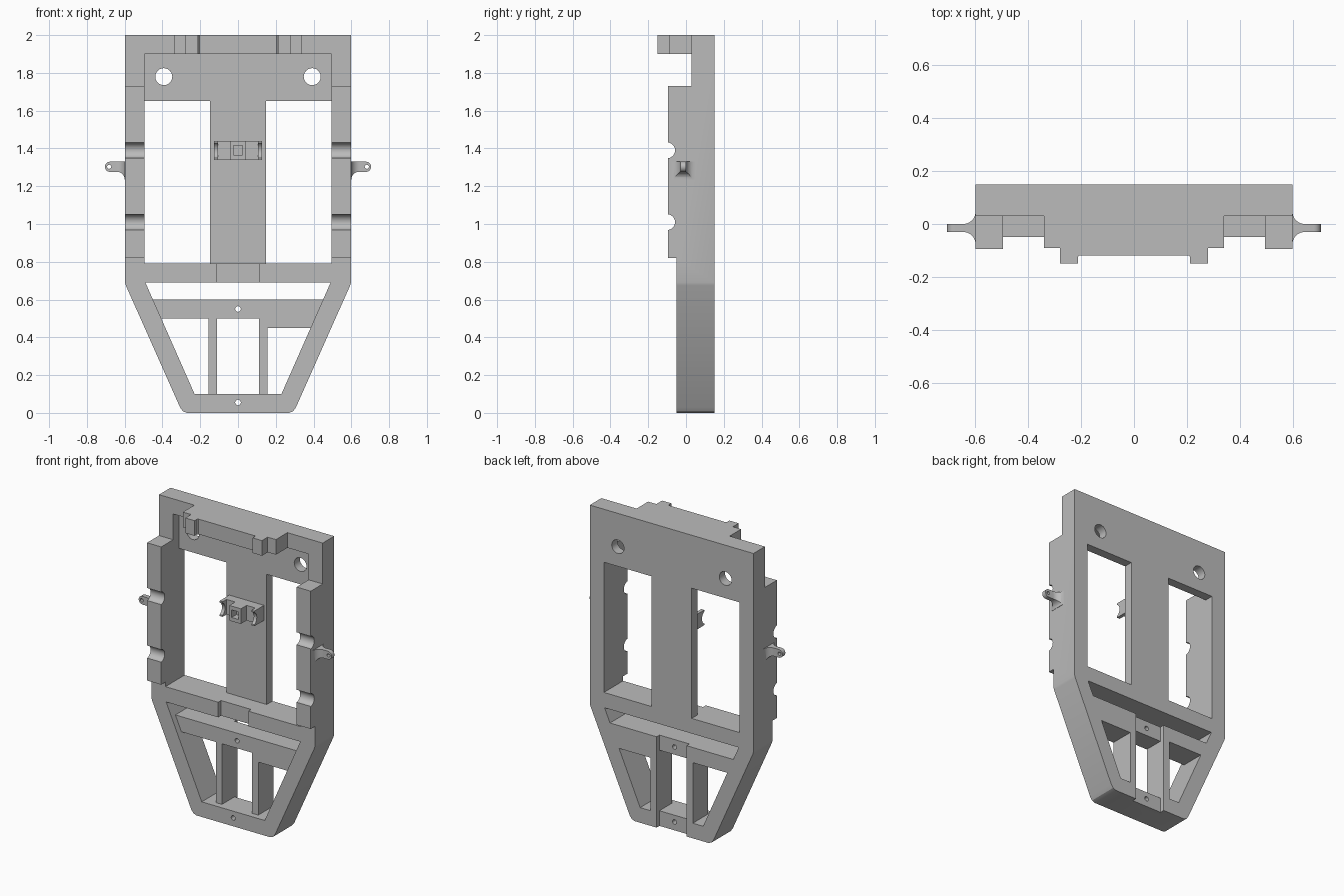
import bpy, bmesh, math
from mathutils import Vector

cube = bpy.data.objects.get("Cube")
if cube:
    bpy.data.objects.remove(cube, do_unlink=True)

grey = bpy.data.materials.new("light grey")
grey.use_nodes = True
colour = (0.5, 0.5, 0.5, 1)
grey.diffuse_color = colour
grey.node_tree.nodes["Principled BSDF"].inputs["Base Color"].default_value = colour


def prism(name, pts, a, b, axis="y"):
    """Extrude a closed 2D profile from a to b along an axis."""
    place = {"x": lambda u, v, t: (t, u, v),
             "y": lambda u, v, t: (u, t, v),
             "z": lambda u, v, t: (u, v, t)}[axis]
    bm = bmesh.new()
    face = bm.faces.new([bm.verts.new(place(u, v, a)) for u, v in pts])
    shift = Vector(place(0, 0, b)) - Vector(place(0, 0, a))
    new = bmesh.ops.extrude_face_region(bm, geom=[face])["geom"]
    bmesh.ops.translate(bm, vec=shift, verts=[g for g in new if isinstance(g, bmesh.types.BMVert)])
    bmesh.ops.recalc_face_normals(bm, faces=bm.faces)
    mesh = bpy.data.meshes.new(name)
    bm.to_mesh(mesh)
    bm.free()
    mesh.materials.append(grey)
    obj = bpy.data.objects.new(name, mesh)
    bpy.context.collection.objects.link(obj)
    return obj


def rect(x0, x1, z0, z1):
    return [(x0, z0), (x1, z0), (x1, z1), (x0, z1)]


def arc(cx, cy, r, start=0, end=360, n=24):
    steps = n if end - start == 360 else n + 1
    angles = [math.radians(start + (end - start) * i / n) for i in range(steps)]
    return [(cx + r * math.cos(t), cy + r * math.sin(t)) for t in angles]


def combine(obj, other, operation="DIFFERENCE"):
    """Apply a boolean and discard the helper."""
    mod = obj.modifiers.new("cut", "BOOLEAN")
    mod.operation, mod.solver, mod.object = operation, "EXACT", other
    bpy.context.view_layer.update()
    graph = bpy.context.evaluated_depsgraph_get()
    mesh = bpy.data.meshes.new_from_object(obj.evaluated_get(graph))
    obj.modifiers.clear()
    obj.data = mesh
    bpy.data.objects.remove(other, do_unlink=True)


def cut(obj, pts, a, b, axis="y"):
    combine(obj, prism("cutter", pts, a, b, axis))


def mirrored(half):
    return half + [(-x, z) for x, z in reversed(half)]


def inner(z):
    """Half width of the tapered lower opening at height z."""
    return 0.23 + (z - 0.1) * 0.441


BACK, OUT = 0.15, 0.3

# Main frame: straight upper part, tapered lower part
frame = prism("main_frame", mirrored([(0.27, 0), (0.292, 0.009), (0.307, 0.03),
                                     (0.594, 0.675), (0.598, 0.69), (0.598, 2)]), -0.095, BACK)
cut(frame, rect(-1, 1, 1.73, 2.1), -OUT, 0.03)
cut(frame, rect(-1, 1, -0.1, 0.82), -OUT, -0.05)
cut(frame, rect(-0.495, 0.495, 0.79, 1.9), -OUT, 0.09)

# Windows, screw holes and rail grooves
for s in (-1, 1):
    cut(frame, rect(*sorted((s * 0.147, s * 0.495)), 0.79, 1.65), -OUT, OUT)
    cut(frame, arc(s * 0.393, 1.78, 0.045), -OUT, OUT)
for z in (1.39, 1.01):
    cut(frame, arc(-0.1, z, 0.042), -1, 1, "x")

# Lower opening: recessed bars, slot and three pockets
cut(frame, mirrored([(inner(0.1), 0.1), (inner(0.69), 0.69)]), -OUT, -0.01)
cut(frame, mirrored([(inner(0.6), 0.6), (inner(0.69), 0.69)]), -OUT, OUT)
cut(frame, rect(-0.11, 0.11, 0.1, 0.5), -OUT, OUT)
for s, top in ((-1, 0.5), (1, 0.45)):
    cut(frame, [(s * 0.155, 0.1), (s * inner(0.1), 0.1), (s * inner(top), top), (s * 0.155, top)], -OUT, OUT)

# Notch in the crossbar, channel in the back, small pin holes
cut(frame, rect(-0.11, 0.11, 0.68, 0.8), -OUT, -0.02)
cut(frame, rect(-0.11, 0.11, -0.1, 0.61), 0.12, OUT)
for z in (0.055, 0.55):
    cut(frame, arc(0, z, 0.015, n=16), -OUT, OUT)

# Stepped lip at the top
prism("top_lip", mirrored([(0.34, 0.035), (0.34, -0.09), (0.28, -0.09), (0.28, -0.15),
                           (0.212, -0.15), (0.212, -0.125), (0.205, -0.118)]), 1.9, 2, "z")

# Cradle clip on the middle strip
prism("clip_base", rect(-0.127, 0.127, 1.34, 1.44), 0.03, 0.095)
for s in (-1, 1):
    wing = prism("clip_wing", rect(*sorted((s * 0.105, s * 0.127)), 1.34, 1.44), -0.01, 0.035)
    cut(wing, arc(-0.03, 1.39, 0.045), -1, 1, "x")
box = prism("clip_socket", rect(-0.042, 0.042, 1.34, 1.44), -0.03, 0.035)
cut(box, rect(-0.025, 0.025, 1.365, 1.415), -OUT, 0.02)

# Side ears: flared lug with a rounded tip and a hole
for s, label in ((1, "left_ear"), (-1, "right_ear")):
    side = ([(0.59, 1.33)] + arc(0.678, 1.303, 0.027, 90, -90, 12)
            + arc(0.64, 1.236, 0.04, 90, 180, 10) + [(0.59, 1.236)])
    plan = ([(0.59, 0.045)] + arc(0.645, 0.047, 0.047, 180, 270, 10) + [(0.72, 0), (0.72, -0.03)]
            + arc(0.645, -0.077, 0.047, 90, 180, 10) + [(0.59, -0.077)])
    ear = prism(label, [(s * x, z) for x, z in side], -0.2, 0.2)
    combine(ear, prism("helper", [(s * x, y) for x, y in plan], 1.1, 1.5, "z"), "INTERSECT")
    cut(ear, arc(s * 0.682, 1.303, 0.011, n=16), -OUT, OUT)

# Smooth the curved faces, keep edges sharp
bpy.ops.object.select_all(action="DESELECT")
for obj in bpy.context.scene.objects:
    if obj.type == "MESH":
        obj.select_set(True)
        bpy.context.view_layer.objects.active = obj
bpy.ops.object.shade_smooth_by_angle(angle=math.radians(30))
